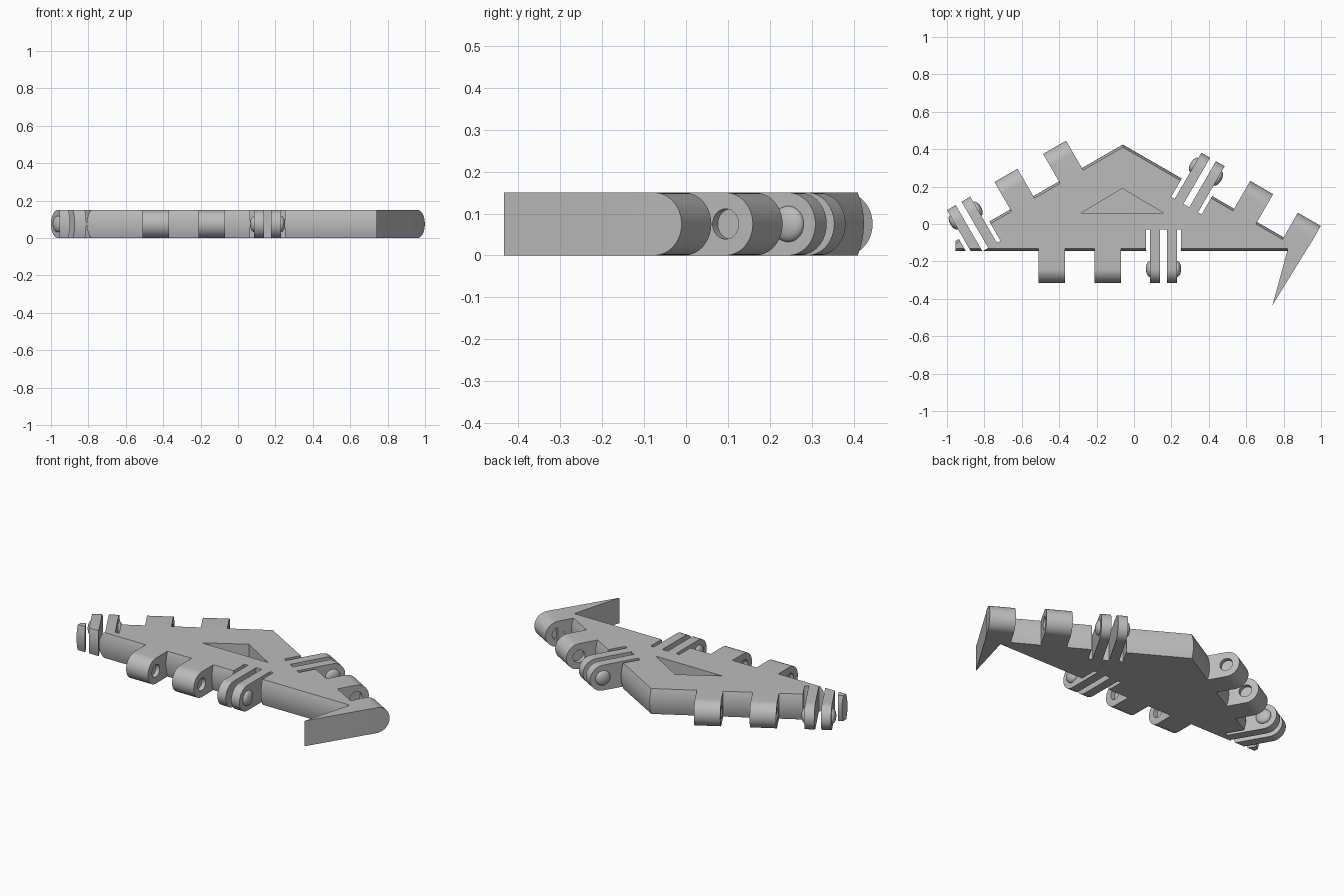
import bpy, bmesh
from math import radians, sin, cos, pi
from mathutils import Matrix, Vector

if "Cube" in bpy.data.objects:
    bpy.data.objects.remove(bpy.data.objects["Cube"])

H = 0.15          # plate thickness
R = H / 2         # barrel radius
W = 0.142         # full hinge width

grey = bpy.data.materials.new("plain_grey")
grey.use_nodes = True
grey.diffuse_color = (0.5, 0.5, 0.5, 1)
grey.node_tree.nodes["Principled BSDF"].inputs["Base Color"].default_value = (0.5, 0.5, 0.5, 1)


def make(name, bm, matrix=Matrix()):
    """Turn a bmesh into a placed object."""
    bmesh.ops.recalc_face_normals(bm, faces=bm.faces)
    bm.transform(matrix)
    mesh = bpy.data.meshes.new(name)
    bm.to_mesh(mesh)
    bm.free()
    mesh.materials.append(grey)
    obj = bpy.data.objects.new(name, mesh)
    bpy.context.collection.objects.link(obj)
    return obj


def select(obj):
    bpy.ops.object.select_all(action='DESELECT')
    obj.select_set(True)
    bpy.context.view_layer.objects.active = obj


def smooth(obj):
    select(obj)
    bpy.ops.object.shade_smooth_by_angle(angle=radians(30))


def cut(obj, cutter):
    """Subtract the cutter and throw it away."""
    cutter.hide_render = True
    mod = obj.modifiers.new("cut", 'BOOLEAN')
    mod.operation = 'DIFFERENCE'
    mod.object = cutter
    select(obj)
    bpy.ops.object.modifier_apply(modifier=mod.name)
    bpy.data.objects.remove(cutter)


def prism(name, points, vector, matrix=Matrix()):
    """Extrude a flat profile."""
    bm = bmesh.new()
    face = bm.faces.new([bm.verts.new(p) for p in points])
    out = bmesh.ops.extrude_face_region(bm, geom=[face])
    moved = [v for v in out["geom"] if isinstance(v, bmesh.types.BMVert)]
    bmesh.ops.translate(bm, verts=moved, vec=Vector(vector))
    return make(name, bm, matrix)


def box(name, x, y, z, matrix):
    pts = [(x[0], y[0], z[0]), (x[1], y[0], z[0]), (x[1], y[1], z[0]), (x[0], y[1], z[0])]
    return prism(name, pts, (0, 0, z[1] - z[0]), matrix)


def bar(name, x, width, matrix, length=0.13):
    """Rounded hinge bar: local -y points away from the plate."""
    n = 24
    arc = [(-R * sin(pi * i / n), R + R * cos(pi * i / n)) for i in range(n + 1)]
    profile = arc + [(length, 0), (length, H)]
    pts = [(x - width / 2, y, z) for y, z in profile]
    return prism(name, pts, (width, 0, 0), matrix)


def dimple(obj, side, matrix):
    """Round blind socket in one side of a bar."""
    bm = bmesh.new()
    bmesh.ops.create_cone(bm, cap_ends=True, segments=32, radius1=0.036,
                          radius2=0.036, depth=0.05)
    place = Matrix.Translation((side * W / 2, 0, R)) @ Matrix.Rotation(pi / 2, 4, 'Y')
    cut(obj, make("socket_cutter", bm, matrix @ place))


# Plate: blunt-ended triangle whose edge bulges slightly at mid height
SLOPE = 0.577


def outline(d):
    top = 0.425 - d * 1.155
    return [(-0.955, -0.145 + d), (0.82, -0.145 + d), (0.82, top - 0.88 * SLOPE),
            (-0.06, top), (-0.955, top - 0.895 * SLOPE)]


bm = bmesh.new()
rings = []
for i in range(9):
    t = i / 8
    rings.append([bm.verts.new((x, y, H * t)) for x, y in outline(0.013 * (2 * t - 1) ** 2)])
for a, b in zip(rings, rings[1:]):
    for j in range(5):
        k = (j + 1) % 5
        bm.faces.new((a[j], a[k], b[k], b[j]))
bm.faces.new(rings[0][::-1])
bm.faces.new(rings[-1])
plate = make("plate", bm)

# Triangular recess in the top
cut(plate, prism("recess_cutter", [(-0.28, 0.06, 0.05), (0.155, 0.06, 0.05), (-0.062, 0.19, 0.05)],
                 (0, 0, 0.2)))


def frame(x, y, angle):
    return Matrix.Translation((x, y, 0)) @ Matrix.Rotation(radians(angle), 4, 'Z')


# Solid hinge bars with a socket on each side
solid = {
    "front_bar_outer": (-0.44, -0.24, 0),
    "front_bar_inner": (-0.14, -0.24, 0),
    "back_bar_inner": (-0.387, 0.345, -150),
    "back_bar_outer": (-0.647, 0.195, -150),
    "side_bar": (0.645, 0.13, 150),
}
for name, spot in solid.items():
    m = frame(*spot)
    obj = bar(name, 0, W, m)
    for side in (-1, 1):
        dimple(obj, side, m)
    smooth(obj)

# Split hinges: two springy leaves with a bump on each outer face
split = {
    "front_clip": (0.158, -0.24, 0),
    "back_clip": (-0.9, 0.045, -150),
    "side_clip": (0.385, 0.28, 150),
}
for name, spot in split.items():
    m = frame(*spot)
    for x, half in ((-0.083, 0.011), (0, 0.018), (0.083, 0.011)):
        cut(plate, box("slot_cutter", (x - half, x + half), (-0.1, 0.21), (-0.1, 0.3), m))
    for side, label in ((-1, "a"), (1, "b")):
        smooth(bar(name + "_leaf_" + label, side * 0.045, 0.054, m))
        bm = bmesh.new()
        bmesh.ops.create_uvsphere(bm, u_segments=32, v_segments=16, radius=1)
        shape = Matrix.Translation((side * 0.072, 0, R)) @ Matrix.Diagonal((0.022, 0.043, 0.043, 1))
        smooth(make(name + "_bump_" + label, bm, m @ shape))
smooth(plate)

# Pointed hook at the left end, carried by one more rounded bar
m = frame(0.9, -0.04, 150)
knuckle = bar("hook_knuckle", 0, W, m, 0.05)
dimple(knuckle, 1, m)
smooth(knuckle)
prism("hook_point", [(0.839, -0.005, 0), (0.787, -0.095, 0), (0.822, -0.135, 0),
                     (0.74, -0.435, 0), (0.961, -0.075, 0)], (0, 0, H))
